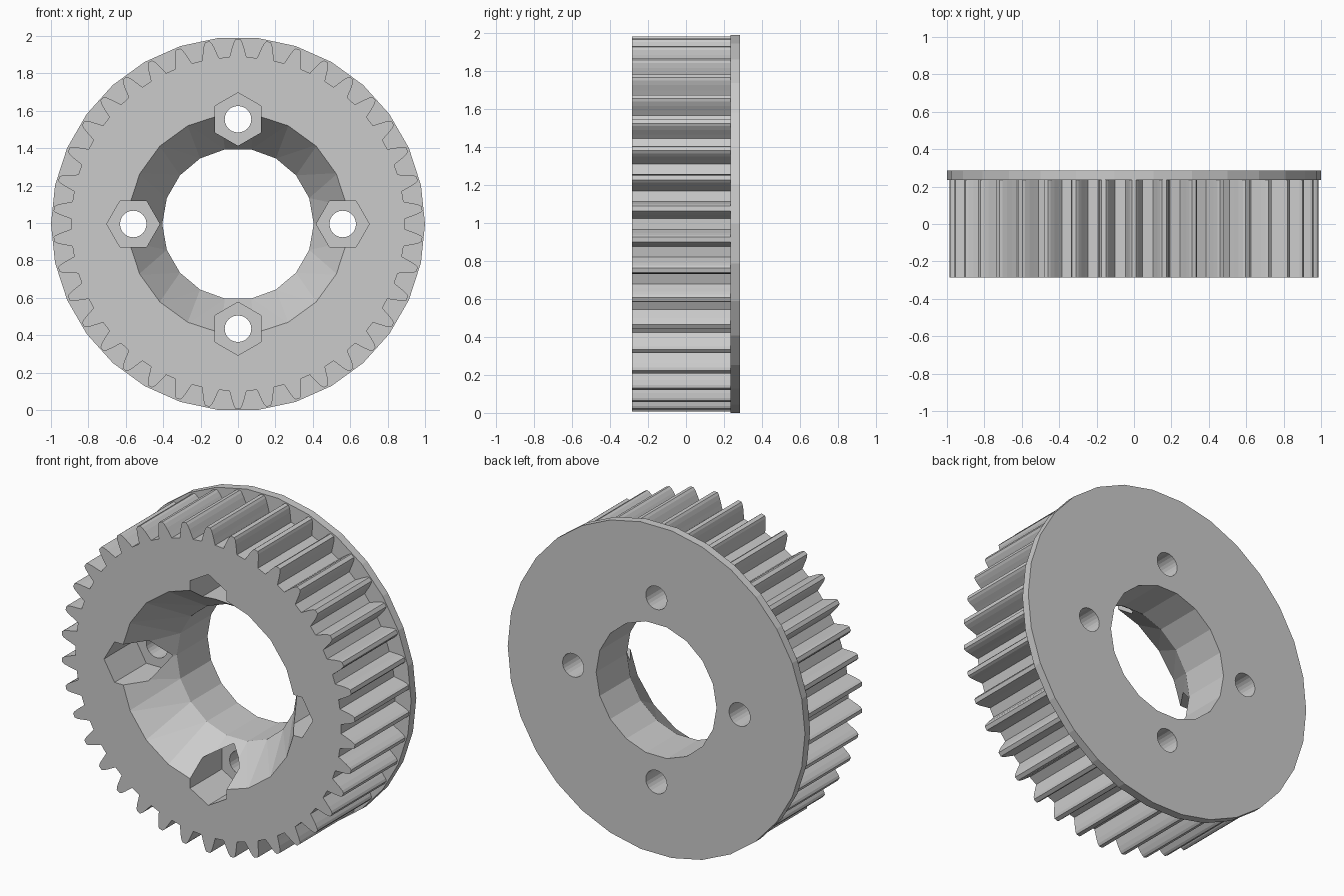
import bpy, bmesh
from math import sin, cos, pi, radians, atan2, hypot

if "Cube" in bpy.data.objects:
    bpy.data.objects.remove(bpy.data.objects["Cube"])

CZ = cos(radians(6))          # axis height: 30-sided flange resting on a flat
FRONT, BACK, RIM = -0.285, 0.285, 0.235
TEETH = 38


def ngon(r, n, start=0.0, cx=0.0, cz=0.0):
    return [(cx + r * cos(start + 2 * pi * i / n),
             cz + r * sin(start + 2 * pi * i / n)) for i in range(n)]


def finish(bm, name):
    bmesh.ops.recalc_face_normals(bm, faces=bm.faces)
    me = bpy.data.meshes.new(name)
    bm.to_mesh(me)
    bm.free()
    ob = bpy.data.objects.new(name, me)
    bpy.context.collection.objects.link(ob)
    return ob


def prism(name, pts, y0, y1):
    bm = bmesh.new()
    a = [bm.verts.new((x, y0, z + CZ)) for x, z in pts]
    b = [bm.verts.new((x, y1, z + CZ)) for x, z in pts]
    bm.faces.new(a)
    bm.faces.new(b[::-1])
    n = len(pts)
    for i in range(n):
        bm.faces.new((a[i], b[i], b[(i + 1) % n], a[(i + 1) % n]))
    return finish(bm, name)


def combine(ob, tool, op):
    tool.hide_render = True
    m = ob.modifiers.new("cut", 'BOOLEAN')
    m.operation, m.solver, m.object = op, 'EXACT', tool
    bpy.context.view_layer.objects.active = ob
    bpy.ops.object.modifier_apply(modifier=m.name)
    bpy.data.objects.remove(tool, do_unlink=True)


# Toothed ring: half profile of one tooth as (radius, half width), mirrored
half = [(0.892, 0.046), (0.92, 0.038), (0.95, 0.030), (0.975, 0.021), (0.988, 0.012)]
tooth = [(r, -w) for r, w in half] + [(r, w) for r, w in reversed(half)]
outline = []
for i in range(TEETH):
    t = pi / 2 + 2 * pi * i / TEETH
    for r, w in tooth:
        a = t + atan2(w, r)
        d = hypot(r, w)
        outline.append((d * cos(a), d * sin(a)))
gear = prism("toothed_wheel", outline, FRONT, RIM + 0.02)

# Back flange
combine(gear, prism("flange", ngon(1.0, 30), RIM, BACK), 'UNION')

# Tapered mouth of the bore
bm = bmesh.new()
for r, n, s, y in ((0.60, 20, pi / 20, -0.30), (0.405, 18, 0, -0.01)):
    for x, z in ngon(r, n, s):
        bm.verts.new((x, y, z + CZ))
bmesh.ops.convex_hull(bm, input=bm.verts)
combine(gear, finish(bm, "bore_taper"), 'DIFFERENCE')

# Straight bore
combine(gear, prism("bore", ngon(0.405, 18), -0.05, 0.4), 'DIFFERENCE')

# Four hexagonal nut pockets with bolt holes
for k in range(4):
    a = k * pi / 2
    cx, cz = 0.56 * cos(a), 0.56 * sin(a)
    combine(gear, prism("nut_pocket", ngon(0.142, 6, a, cx, cz), -0.4, 0.02), 'DIFFERENCE')
    combine(gear, prism("bolt_hole", ngon(0.071, 24, a, cx, cz), -0.1, 0.4), 'DIFFERENCE')
